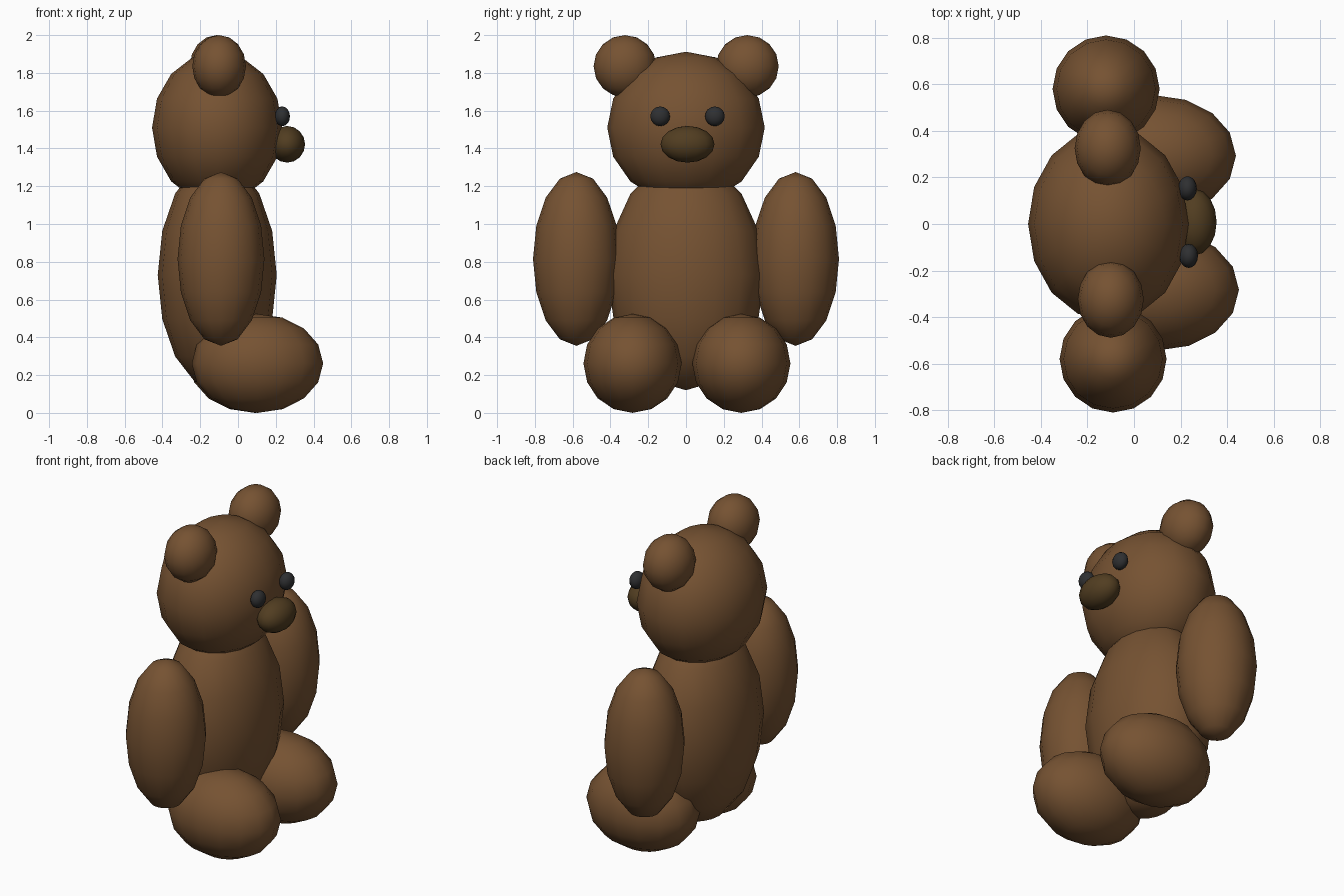
import bpy

if "Cube" in bpy.data.objects:
    bpy.data.objects.remove(bpy.data.objects["Cube"])


def material(name, color):
    m = bpy.data.materials.new(name)
    m.diffuse_color = (*color, 1.0)
    m.use_nodes = True
    m.node_tree.nodes["Principled BSDF"].inputs["Base Color"].default_value = m.diffuse_color
    return m


brown = material("brown_fur", (0.18, 0.085, 0.032))
dark_brown = material("dark_brown_nose", (0.083, 0.047, 0.015))
black = material("black_eye", (0.028, 0.029, 0.031))


def ball(name, center, radii, mat):
    """Smooth low-poly ellipsoid: 16 sides, 8 rings."""
    bpy.ops.mesh.primitive_uv_sphere_add(segments=16, ring_count=8, radius=1, location=center)
    ob = bpy.context.object
    ob.name = name
    ob.scale = radii
    bpy.ops.object.transform_apply(location=False, rotation=False, scale=True)
    ob.data.materials.append(mat)
    bpy.ops.object.shade_smooth()
    return ob


def pair(name, right, left, radii, mat):
    ball(name + "_right", right, radii, mat)
    ball(name + "_left", left, radii, mat)


# Body and head (the bear looks towards +x)
ball("body", (-0.11, 0, 0.73), (0.315, 0.415, 0.61), brown)
ball("head", (-0.11, 0, 1.51), (0.345, 0.417, 0.402), brown)

# Limbs
pair("arm", (-0.09, -0.58, 0.815), (-0.12, 0.58, 0.815), (0.23, 0.23, 0.46), brown)
pair("leg", (0.103, -0.283, 0.262), (0.09, 0.293, 0.262), (0.348, 0.26, 0.262), brown)

# Ears
pair("ear", (-0.10, -0.323, 1.835), (-0.113, 0.325, 1.835), (0.142, 0.166, 0.165), brown)

# Face
ball("nose", (0.26, 0.008, 1.422), (0.095, 0.143, 0.097), dark_brown)
pair("eye", (0.235, -0.137, 1.57), (0.23, 0.153, 1.57), (0.04, 0.052, 0.052), black)
